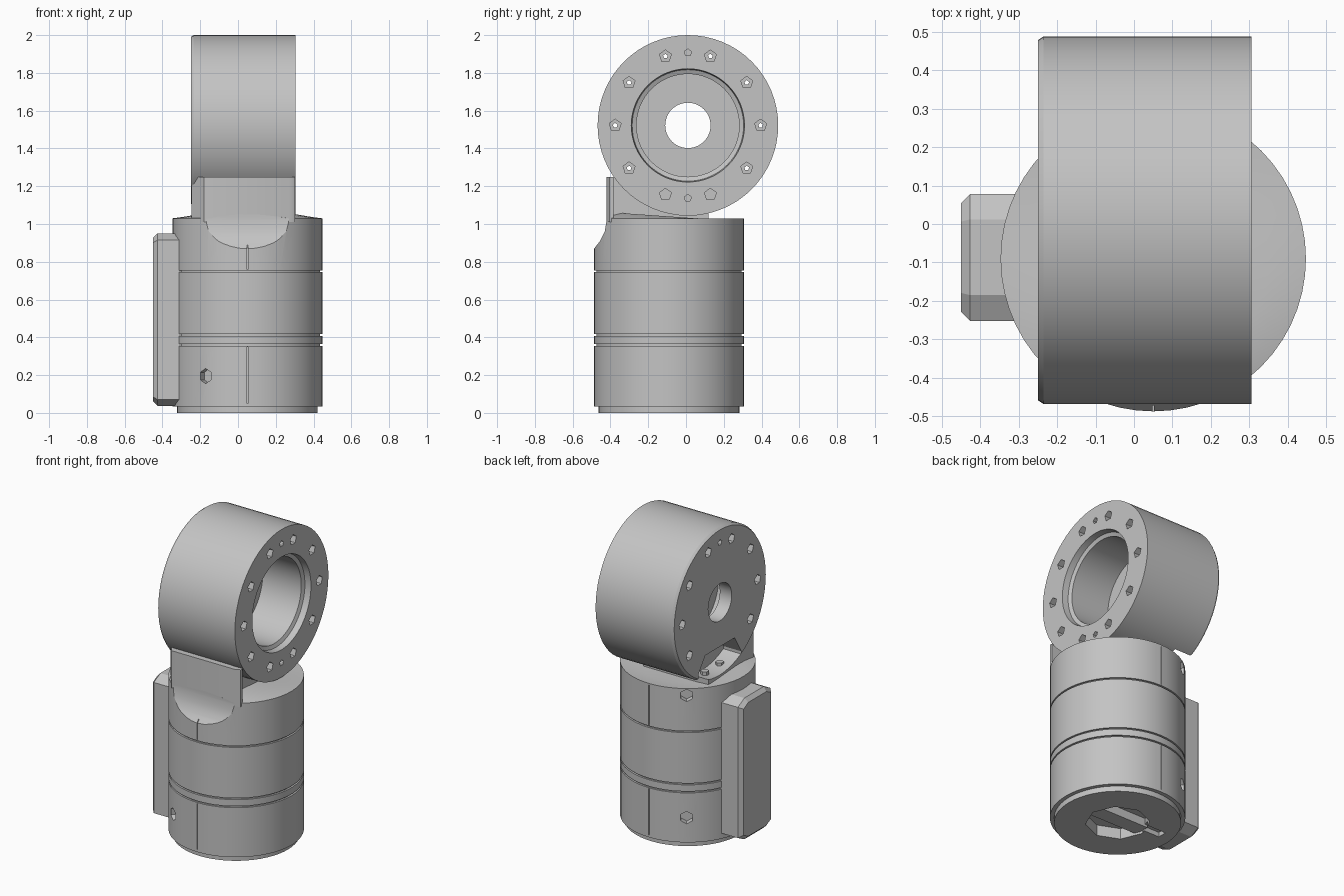
import bpy, bmesh, math
from mathutils import Matrix, Vector

scene = bpy.context.scene
if "Cube" in bpy.data.objects:
    bpy.data.objects.remove(bpy.data.objects["Cube"])

metal = bpy.data.materials.new("light_grey_metal")
metal.use_nodes = True
GREY = (0.55, 0.55, 0.55, 1)
metal.diffuse_color = GREY
metal.node_tree.nodes["Principled BSDF"].inputs["Base Color"].default_value = GREY

COL = Vector((0.05, -0.09, 0))       # column axis
COL_R = 0.397
RING = Vector((0, 0.01, 1.522))      # ring centre, axis along x
RING_R = 0.478
TO_X = Matrix.Rotation(math.pi / 2, 4, 'Y')


def make(name, bm):
    bmesh.ops.recalc_face_normals(bm, faces=bm.faces)
    mesh = bpy.data.meshes.new(name)
    bm.to_mesh(mesh)
    bm.free()
    mesh.materials.append(metal)
    ob = bpy.data.objects.new(name, mesh)
    scene.collection.objects.link(ob)
    return ob


def lathe(name, profile, matrix, steps=48, closed=False):
    """Spin (radius, height) points about local z."""
    bm = bmesh.new()
    vs = [bm.verts.new((r, 0, h)) for r, h in profile]
    pairs = list(zip(vs, vs[1:])) + ([(vs[-1], vs[0])] if closed else [])
    edges = [bm.edges.new(p) for p in pairs]
    bmesh.ops.spin(bm, geom=vs + edges, cent=(0, 0, 0), axis=(0, 0, 1),
                   angle=2 * math.pi, steps=steps, use_duplicate=False)
    bmesh.ops.remove_doubles(bm, verts=bm.verts, dist=1e-5)
    bmesh.ops.transform(bm, matrix=matrix, verts=bm.verts)
    return make(name, bm)


def prism_mesh(outline, axis, lo, hi):
    """Extrude a flat outline along x, y or z (axis 0, 1, 2)."""
    def place(a, b, depth):
        co = [a, b]
        co.insert(axis, depth)
        return co
    bm = bmesh.new()
    face = bm.faces.new([bm.verts.new(place(a, b, lo)) for a, b in outline])
    out = bmesh.ops.extrude_face_region(bm, geom=[face])
    bmesh.ops.translate(bm, vec=place(0, 0, hi - lo),
                        verts=[g for g in out["geom"] if isinstance(g, bmesh.types.BMVert)])
    # Close the start face if the extrusion consumed it
    bmesh.ops.holes_fill(bm, edges=[e for e in bm.edges if e.is_boundary])
    return bm


def pegs(name, items, sides):
    """Many short cylinders in one mesh: (centre, direction, radius, length)."""
    bm = bmesh.new()
    for centre, direction, r, length in items:
        rot = Vector(direction).to_track_quat('Z', 'Y').to_matrix().to_4x4()
        bmesh.ops.create_cone(bm, cap_ends=True, segments=sides, radius1=r, radius2=r,
                              depth=length, matrix=Matrix.Translation(centre) @ rot)
    return make(name, bm)


def boxes(name, items):
    bm = bmesh.new()
    for centre, size in items:
        bmesh.ops.create_cube(bm, size=1, matrix=Matrix.Translation(centre) @ Matrix.Diagonal((*size, 1)))
    return make(name, bm)


def cut(ob, cutter):
    cutter.hide_render = True
    mod = ob.modifiers.new("cut", 'BOOLEAN')
    mod.operation, mod.solver, mod.object = 'DIFFERENCE', 'EXACT', cutter
    bpy.context.view_layer.objects.active = ob
    bpy.ops.object.modifier_apply(modifier=mod.name)
    bpy.data.objects.remove(cutter)


def smooth(ob, angle=30):
    bpy.ops.object.select_all(action='DESELECT')
    ob.select_set(True)
    bpy.context.view_layer.objects.active = ob
    bpy.ops.object.shade_smooth_by_angle(angle=math.radians(angle))


def around(angle, radius, z):
    a = math.radians(angle)
    return COL + Vector((radius * math.cos(a), radius * math.sin(a), z))


# Column with joint grooves and a recessed foot
R, G = COL_R, COL_R - 0.012
profile = [(0, 0), (R - 0.025, 0), (R - 0.025, 0.035), (R, 0.035)]
for z in (0.36, 0.412, 0.75):
    profile += [(R, z - 0.005), (G, z - 0.005), (G, z + 0.005), (R, z + 0.005)]
profile += [(R, 1.03), (0.3, 1.04), (0, 1.04)]
column = lathe("column", profile, Matrix.Translation(COL), 56)
# Top deck leans down towards the back
for v in column.data.vertices:
    if v.co.z > 1.035:
        v.co.z -= 0.07 * (v.co.y - COL.y)

# Hollow scooped out of the column front below the bracket
cut(column, make("scoop", prism_mesh([(-0.6, 0.86), (-0.49, 0.865), (-0.455, 0.91), (-0.43, 0.96),
                                      (-0.42, 1.02), (-0.42, 1.3), (-0.6, 1.3)], 0, -0.5, 0.6)))
# Screw pits on the column's right side
pits = []
for angle, z in ((124, 0.195), (-124, 0.195), (124, 0.985)):
    pits.append((around(angle, R, z), around(angle, 1, 0) - COL, 0.04, 0.08))
cut(column, pegs("pit_cutter", pits, 6))
# Clamp slits at front and back
slits = [(around(a, R, z), (0.005, 0.03, h))
         for a in (90, -90) for z, h in ((0.2, 0.3), (0.89, 0.26))]
cut(column, boxes("slit_cutter", slits))
# Cable opening in the underside
cut(column, pegs("base_cutter", [(COL, (0, 0, 1), 0.19, 0.14)], 8))
cut(column, boxes("base_slot_cutter", [(COL + Vector((-0.21, 0.06, 0)), (0.16, 0.06, 0.06))]))
smooth(column)
base_bar = boxes("base_bar", [(COL + Vector((0, 0, 0.045)), (0.37, 0.1, 0.06))])

# Ring housing: bore open on the left, small hole on the right
ring = lathe("ring_housing", [
    (0.12, -0.25), (0.468, -0.25), (RING_R, -0.235), (RING_R, 0.305), (0.3, 0.305),
    (0.295, 0.265), (0.272, 0.255), (0.272, -0.165), (0.12, -0.165)],
    Matrix.Translation(RING) @ TO_X, 64, closed=True)
# Bolt holes on both faces, with narrow shafts between them
holes, small = [], []
for face_x in (0.305, -0.25):
    for i in range(10):
        a = math.radians(36 * i)
        spot = RING + Vector((0, 0.385 * math.cos(a), 0.385 * math.sin(a)))
        if face_x > 0 or math.sin(a) > -0.8:
            holes.append((spot + Vector((face_x, 0, 0)), (1, 0, 0), 0.033, 0.09))
        if face_x > 0 and math.sin(a) > -0.8:
            small.append((spot, (1, 0, 0), 0.013, 0.7))
    for s in (1, -1):
        if face_x > 0 or s > 0:
            small.append((RING + Vector((face_x, 0, 0.385 * s)), (1, 0, 0), 0.02, 0.06))
cut(ring, pegs("bolt_cutter", holes, 5))
cut(ring, pegs("shaft_cutter", small, 5))
# Notch at the foot of the right face
cut(ring, make("notch_cutter", prism_mesh([(-0.14, 1.235), (0.16, 1.235), (0.23, 1.14), (0.23, 0.95),
                                           (-0.21, 0.95), (-0.21, 1.12)], 0, -0.3, -0.12)))
smooth(ring)
notch_bolts = pegs("notch_bolts", [((-0.17, y, 1.055), (0, 0, 1), 0.025, 0.04) for y in (-0.1, 0.05)], 6)

# Inner floor of the bore
bore_floor = lathe("bore_floor", [(0.12, -0.05), (0.274, -0.05), (0.274, -0.02), (0.12, -0.02)],
                   Matrix.Translation(RING) @ TO_X, 48, closed=True)
smooth(bore_floor)

# Bracket: a front plate with a free left edge, and a neck filling below the ring
bracket = make("front_bracket", prism_mesh([
    (-0.18, -0.42), (0.275, -0.42), (0.303, -0.405), (0.303, -0.385), (0.22, -0.385),
    (0.22, 0.12), (-0.245, 0.12), (-0.245, -0.34)], 2, 1.01, 1.25))
cut(bracket, pegs("bracket_cutter", [(RING, (1, 0, 0), RING_R - 0.004, 1.0)], 64))
smooth(bracket)

# Connector box on the right side: sloped shoulders and a chamfered outer face
bm = prism_mesh([(-0.252, 0.07), (-0.252, 0.915), (-0.185, 0.95), (0.012, 0.95),
                 (0.078, 0.915), (0.078, 0.07), (0.012, 0.037), (-0.185, 0.037)], 0, -0.45, -0.3)
outer = [e for e in bm.edges if all(v.co.x < -0.44 for v in e.verts)]
bmesh.ops.bevel(bm, geom=outer, offset=0.024, segments=1, affect='EDGES')
make("connector_box", bm)
